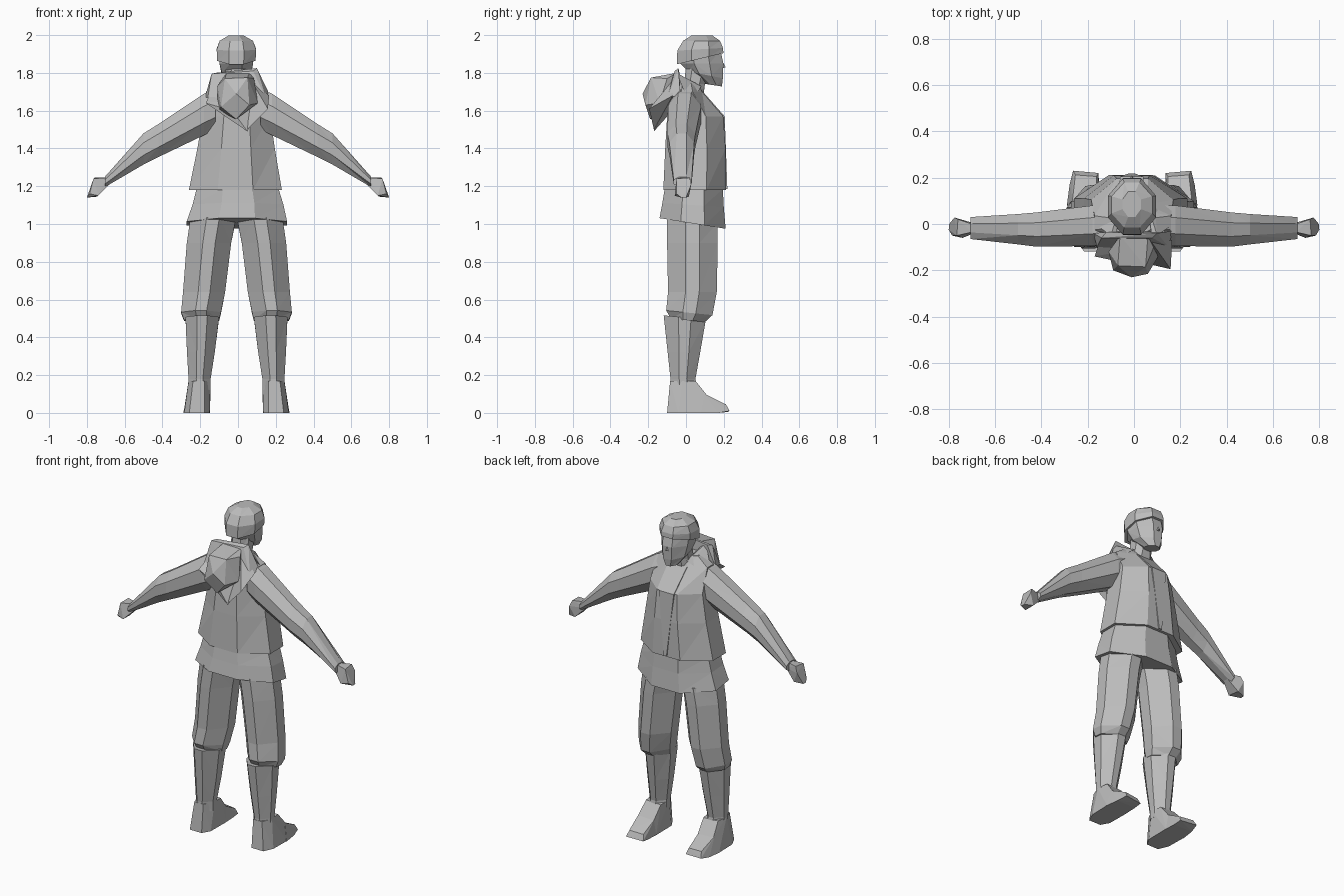
import bpy
import bmesh

cloth = bpy.data.materials.new("plain grey")
cloth.diffuse_color = (0.5, 0.5, 0.5, 1)


def finish(name, bm):
    bmesh.ops.recalc_face_normals(bm, faces=bm.faces)
    mesh = bpy.data.meshes.new(name)
    bm.to_mesh(mesh)
    bm.free()
    mesh.materials.append(cloth)
    ob = bpy.data.objects.new(name, mesh)
    bpy.context.collection.objects.link(ob)
    return ob


def loft(name, rings, place=lambda a, b, h: (a, b, h), cut=0.27):
    """Octagonal tube; ring = (height, a0, a1, b0, b1, tilt along b)."""
    bm = bmesh.new()
    loops = []
    for h, a0, a1, b0, b1, *tilt in rings:
        t = tilt[0] if tilt else 0
        ca, cb = (a1 - a0) * cut, (b1 - b0) * cut
        outline = [(a0 + ca, b0), (a1 - ca, b0), (a1, b0 + cb), (a1, b1 - cb),
                   (a1 - ca, b1), (a0 + ca, b1), (a0, b1 - cb), (a0, b0 + cb)]
        mid = (b0 + b1) / 2
        loops.append([bm.verts.new(place(a, b, h + t * (b - mid))) for a, b in outline])
    for lo, hi in zip(loops, loops[1:]):
        for i in range(8):
            j = (i + 1) % 8
            quad = [lo[i], lo[j], hi[j], hi[i]]
            # alternate the diagonals for a faceted cloth look
            if i % 2:
                bm.faces.new(quad[:3])
                bm.faces.new((quad[0], quad[2], quad[3]))
            else:
                bm.faces.new((quad[0], quad[1], quad[3]))
                bm.faces.new(quad[1:])
    bm.faces.new(loops[0])
    bm.faces.new(loops[-1])
    return finish(name, bm)


def hull(name, points):
    bm = bmesh.new()
    for p in points:
        bm.verts.new(p)
    out = bmesh.ops.convex_hull(bm, input=bm.verts)
    loose = {e for e in out["geom_interior"] if isinstance(e, bmesh.types.BMVert)}
    bmesh.ops.delete(bm, geom=list(loose), context='VERTS')
    return finish(name, bm)


# Jacket body and the shirt hem showing below it
loft("jacket", [(1.18, -.26, .232, -.12, .212), (1.40, -.215, .195, -.11, .21),
                (1.57, -.185, .17, -.10, .197), (1.70, -.17, .16, -.075, .085),
                (1.75, -.10, .085, -.05, .06)], cut=0.31)
loft("shirt_hem", [(1.003, -.272, .26, -.14, .21, -.16), (1.10, -.24, .24, -.125, .20, -.07),
                   (1.185, -.22, .215, -.113, .195)], cut=0.32)

# Narrow open front of the jacket: a strip widening towards the neck
hull("jacket_opening", [(-.02, .20, 1.185), (.0, .20, 1.185), (-.06, .19, 1.57), (.04, .19, 1.57),
                        (-.02, .219, 1.185), (.0, .219, 1.185), (-.06, .205, 1.57), (.04, .205, 1.57)])
hull("jacket_neckline", [(-.06, .19, 1.57), (.04, .19, 1.57), (-.06, .205, 1.57), (.04, .205, 1.57),
                         (-.07, .08, 1.69), (.05, .08, 1.69), (-.07, .09, 1.70), (.05, .09, 1.70)])

# Arms and hands
for side, label in ((-1, "left"), (1, "right")):
    along = lambda a, b, h, s=side: (s * h, a, b)
    loft(label + "_sleeve", [(.12, -.085, .08, 1.50, 1.715), (.18, -.095, .08, 1.47, 1.69),
                             (.42, -.098, .05, 1.355, 1.53), (.50, -.088, .043, 1.315, 1.48),
                             (.705, -.065, .03, 1.195, 1.25)], along, cut=0.3)
    hull(label + "_hand", [(side * x, y, z) for x, y, z in
                           ((.68, -.035, 1.21), (.68, .0, 1.21), (.70, -.035, 1.245),
                            (.70, .0, 1.245), (.76, .02, 1.245), (.765, -.05, 1.24),
                            (.775, .028, 1.21), (.74, -.06, 1.15), (.745, .015, 1.145),
                            (.80, -.025, 1.14), (.798, .0, 1.14), (.785, -.05, 1.16))])

# Trousers, boots and feet
for side, label in ((-1, "left"), (1, "right")):
    shift = -.008
    up = lambda a, b, h, s=side: (s * a + shift, b, h)
    loft(label + "_trouser", [(.49, .092, .278, -.08, .10, -.1), (.53, .082, .293, -.105, .14, -.1),
                              (.64, .06, .283, -.095, .163), (.90, .028, .263, -.10, .168),
                              (1.02, .004, .245, -.10, .168, -.1)], up, cut=0.36)
    loft(label + "_boot_shaft", [(.12, .137, .252, -.085, .06), (.18, .137, .254, -.082, .05),
                                 (.32, .115, .262, -.097, .075),
                                 (.505, .092, .27, -.118, .105, -.1)], up, cut=0.35)
    # Heel block, then a low toe box so that the instep stays hollow
    hull(label + "_heel", [up(a, b, h) for a, b, h in
                           ((.17, -.10, 0), (.25, -.10, 0), (.142, -.05, 0), (.277, -.04, 0),
                            (.14, .10, 0), (.28, .09, 0), (.15, .11, .09), (.256, .11, .095),
                            (.145, .05, .165), (.245, .05, .17), (.137, -.02, .17), (.254, -.02, .17),
                            (.17, -.084, .17), (.23, -.084, .17))])
    hull(label + "_toe", [up(a, b, h) for a, b, h in
                          ((.14, .09, 0), (.282, .08, 0), (.15, .10, .095), (.258, .10, .10),
                           (.145, .22, .005), (.255, .23, .01), (.155, .205, .04), (.245, .212, .045),
                           (.144, .17, 0), (.27, .17, 0))])

# Neck, face and cap
loft("neck", [(1.66, -.08, .07, -.03, .09), (1.74, -.065, .05, -.01, .10),
              (1.84, -.065, .05, .0, .13)])
loft("head", [(1.735, -.05, .03, .10, .19, -.15), (1.79, -.085, .068, .01, .195, -.2),
              (1.85, -.098, .08, -.03, .198), (1.92, -.10, .085, -.035, .182)], cut=0.32)
hull("nose", [(-.03, .18, 1.82), (.012, .18, 1.82), (-.009, .18, 1.885), (-.009, .21, 1.83)])
loft("cap", [(1.875, -.11, .093, -.048, .198, .24), (1.925, -.113, .096, -.046, .196, .06),
             (1.97, -.097, .079, -.015, .18, .0), (1.998, -.05, .03, .03, .14, .0)], cut=0.31)

# Hood: round bag, hanging point, side folds and standing collar
hull("hood", [(-.11, -.12, 1.73), (-.07, -.18, 1.77), (.05, -.185, 1.775), (.085, -.10, 1.77),
              (.105, -.14, 1.64), (.06, -.215, 1.63), (-.01, -.23, 1.69), (-.09, -.20, 1.62),
              (-.01, -.19, 1.555), (-.105, -.12, 1.60), (-.06, -.05, 1.80), (.06, -.05, 1.80),
              (.0, -.10, 1.57)])
hull("hood_point", [(.05, -.17, 1.49), (-.17, -.14, 1.64), (-.15, -.08, 1.69), (.14, -.08, 1.68),
                    (-.03, -.17, 1.60), (.0, -.09, 1.58)])
hull("hood_wing", [(.158, -.195, 1.61), (.05, -.17, 1.50), (.07, -.07, 1.76), (.165, -.07, 1.68),
                   (.06, -.10, 1.60)])
hull("hood_collar", [(-.14, -.06, 1.795), (-.12, -.035, 1.80), (.10, -.04, 1.825),
                     (.08, -.06, 1.81), (-.175, -.04, 1.67), (.165, -.03, 1.69),
                     (-.16, -.10, 1.67), (.15, -.10, 1.66), (.0, -.11, 1.66), (.0, -.03, 1.70)])
for side in (-1, 1):
    hull("collar_side", [(side * .10, -.05, 1.80), (side * .075, -.04, 1.78), (side * .17, .0, 1.68),
                         (side * .09, .07, 1.71), (side * .06, .08, 1.73), (side * .15, .03, 1.67)])
